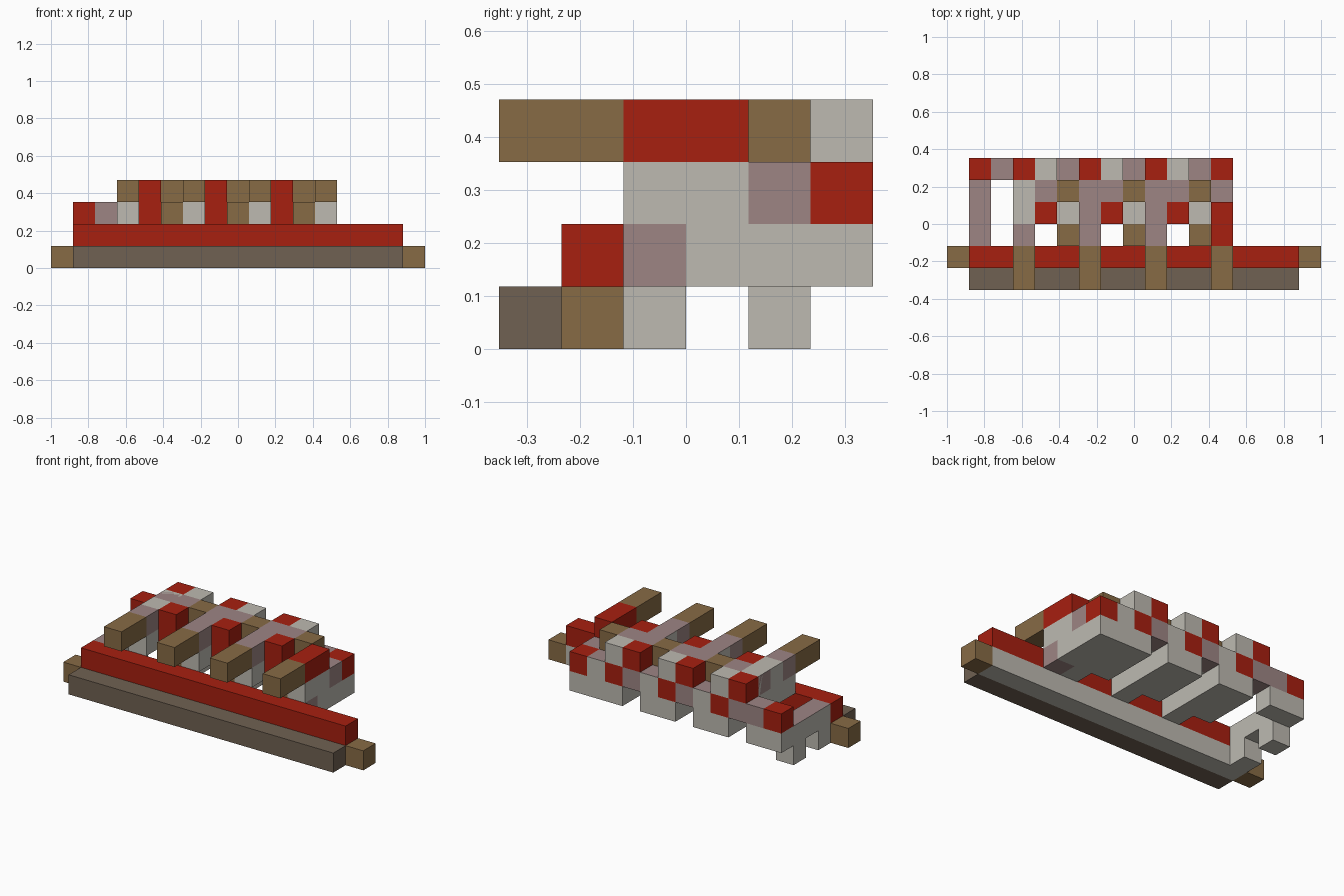
import bpy
import bmesh
from mathutils import Matrix, Vector

old = bpy.data.objects.get("Cube")
if old:
    bpy.data.objects.remove(old, do_unlink=True)

U = 2 / 17                       # one block
ORIGIN = Vector((-1, -3 * U, 0))  # corner of the block grid


def material(name, rgb):
    m = bpy.data.materials.new(name)
    m.use_nodes = True
    m.diffuse_color = (*rgb, 1)
    m.node_tree.nodes["Principled BSDF"].inputs["Base Color"].default_value = (*rgb, 1)
    return m


light = material("pale_grey", (0.51, 0.49, 0.44))
red = material("red", (0.39, 0.014, 0.005))
tan = material("tan_wood", (0.245, 0.147, 0.06))
dark = material("dark_wood", (0.16, 0.12, 0.084))
mauve = material("mauve", (0.337, 0.235, 0.231))


def block(name, x, y, z, mat, cap=None):
    """Box over inclusive (first, last) block ranges; cap colours its top."""
    spans = [s if isinstance(s, tuple) else (s, s) for s in (x, y, z)]
    lo = Vector([s[0] for s in spans]) * U + ORIGIN
    hi = Vector([s[1] + 1 for s in spans]) * U + ORIGIN
    bm = bmesh.new()
    place = Matrix.Translation((lo + hi) / 2) @ Matrix.Diagonal((*(hi - lo), 1))
    bmesh.ops.create_cube(bm, size=1, matrix=place)
    bm.normal_update()
    for f in bm.faces:
        f.material_index = int(cap is not None and f.normal.z > 0.5)
    mesh = bpy.data.meshes.new(name)
    bm.to_mesh(mesh)
    bm.free()
    mesh.materials.append(mat)
    if cap:
        mesh.materials.append(cap)
    obj = bpy.data.objects.new(name, mesh)
    bpy.context.collection.objects.link(obj)
    return obj


# Front sill with its step, core and end pegs
block("front_sill", (1, 15), 0, 0, dark)
block("sill_core", (1, 15), 1, 0, light)
block("red_step", (1, 15), 1, 1, red)
for side, x in (("right", 0), ("left", 16)):
    block(side + "_end_peg", x, 1, 0, tan)

# Low arm on the right end, on two feet
block("arm", 1, (2, 4), 1, light, mauve)
block("arm_back", (1, 2), 5, 1, light)
block("arm_corner", 1, 5, 2, red)
block("arm_link", 2, 5, 2, mauve)
for name, y in (("front_foot", 2), ("back_foot", 4)):
    block(name, 1, y, 0, light)

# Three repeating bays: rib with overhanging beam, tower, low bay
for i, x in enumerate((3, 6, 9), 1):
    n = f"_{i}"
    block("beam" + n, x, (0, 1), 3, tan)
    block("rib" + n, x, (2, 4), 2, light)
    block("rib_back" + n, x, 5, 2, mauve)
    block("rib_neck" + n, x, 2, 3, mauve)
    block("rib_top" + n, x, (3, 4), 3, light, mauve if i > 1 else None)
    if i == 1:
        block("rib_saddle" + n, x, 4, 3, mauve)
    block("rib_end" + n, x, 5, 3, red)

    block("tower_base" + n, x + 1, (3, 5), 1, light)
    block("tower" + n, x + 1, 3, (2, 3), red)
    block("tower_link" + n, x + 1, 4, (2, 3), light, mauve)
    block("tower_back" + n, x + 1, 5, 2, red)
    block("tower_back_top" + n, x + 1, 5, 3, light)

    block("bay_base" + n, x + 2, (2, 5), 1, light)
    block("bay_front" + n, x + 2, 2, 2, tan)
    block("bay_floor" + n, x + 2, 3, 2, light)
    block("bay_crosspiece" + n, x + 2, 4, (2, 3), tan)
    block("bay_back" + n, x + 2, 5, 2, light, mauve)

# Left end rib
block("end_beam", 12, (0, 1), 3, tan)
block("end_beam_root", 12, (2, 3), 3, red)
block("end_rib", 12, (2, 3), 2, light)
block("end_rib_link", 12, 4, 2, mauve)
block("end_rib_corner", 12, 5, 2, red)
block("end_rib_base", 12, (3, 5), 1, light)
block("end_rib_base_front", 12, 2, 1, mauve)
